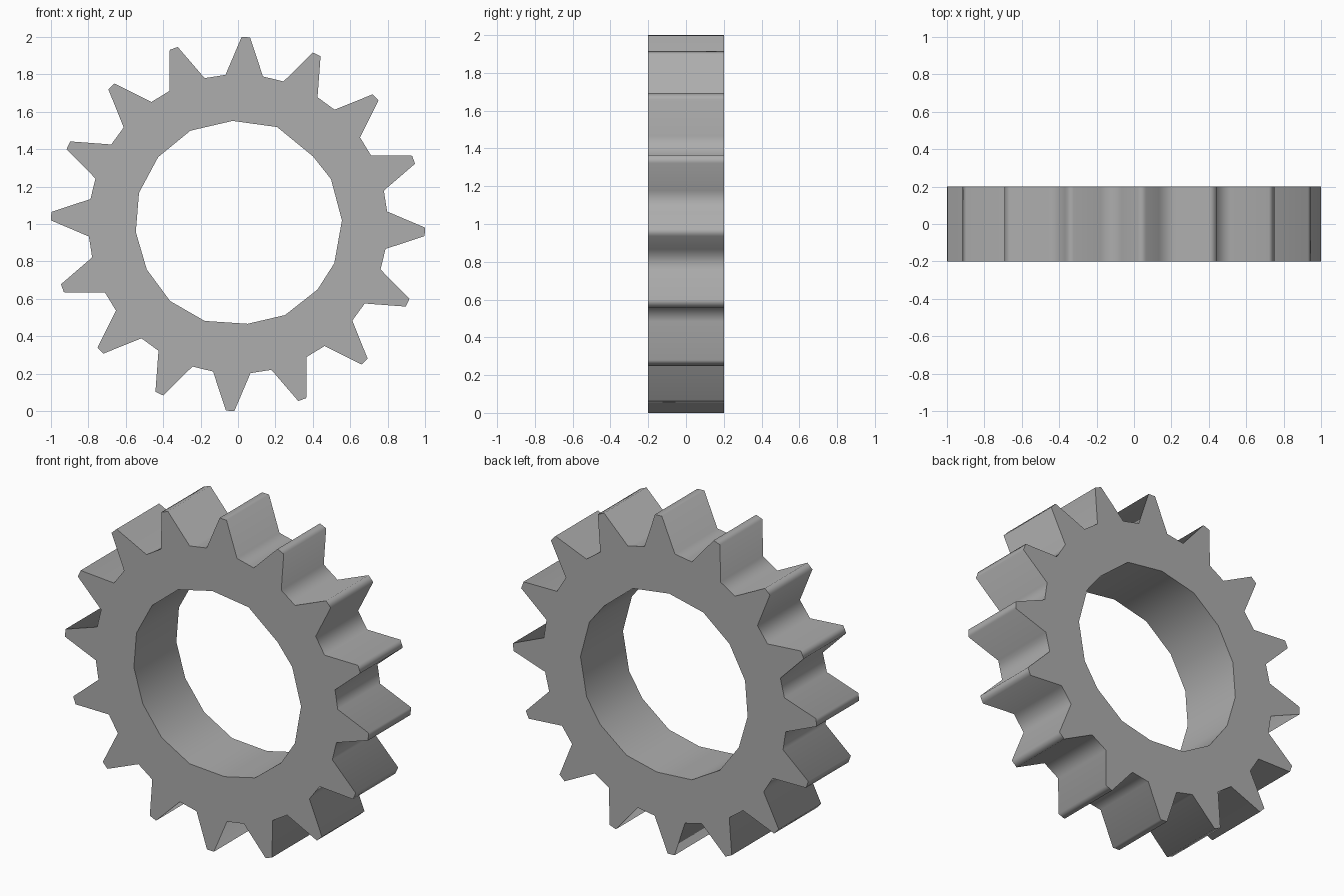
import bpy, bmesh
from math import radians, cos, sin

if "Cube" in bpy.data.objects:
    bpy.data.objects.remove(bpy.data.objects["Cube"])

TEETH, STEP, PHASE = 16, 22.5, 87.6
ROOT, TIP, HALF_Y = 0.8, 1.0, 0.2


def polar(r, deg):
    return (r * cos(radians(deg)), -HALF_Y, 1 + r * sin(radians(deg)))


def add_loop(bm, pts):
    vs = [bm.verts.new(p) for p in pts]
    return [bm.edges.new((vs[i], vs[(i + 1) % len(vs)])) for i in range(len(vs))]


# toothed rim: each tooth has two root points and two tip points
outer = [polar(r, PHASE + i * STEP + a)
         for i in range(TEETH)
         for r, a in ((ROOT, -7.2), (TIP, -1.3), (TIP, 1.3), (ROOT, 7.2))]

# slightly uneven sixteen-sided bore, as (angle, radius)
bore = [(68, .559), (93, .552), (117, .56), (140, .557), (162.5, .555), (184.5, .548),
        (206.5, .545), (228.6, .549), (251, .548), (275.5, .536), (297.3, .548),
        (320.5, .551), (337.8, .556), (362, .556), (385.8, .552), (402, .54)]
inner = [polar(r, a) for a, r in bore]

# fill the front ring and extrude it to the back
bm = bmesh.new()
edges = add_loop(bm, outer) + add_loop(bm, inner)
bmesh.ops.triangle_fill(bm, edges=edges, use_beauty=True)
ret = bmesh.ops.extrude_face_region(bm, geom=bm.faces[:], use_keep_orig=True)
moved = [g for g in ret["geom"] if isinstance(g, bmesh.types.BMVert)]
bmesh.ops.translate(bm, verts=moved, vec=(0, 2 * HALF_Y, 0))
bmesh.ops.recalc_face_normals(bm, faces=bm.faces[:])

mesh = bpy.data.meshes.new("gear_ring")
bm.to_mesh(mesh)
bm.free()
gear = bpy.data.objects.new("gear_ring", mesh)
bpy.context.collection.objects.link(gear)

# dark grey metal
mat = bpy.data.materials.new("dark_grey")
mat.diffuse_color = (0.42, 0.42, 0.42, 1)
mat.use_nodes = True
mat.node_tree.nodes["Principled BSDF"].inputs["Base Color"].default_value = mat.diffuse_color
mesh.materials.append(mat)

# smooth around the teeth, sharp at the flat end faces
bpy.context.view_layer.objects.active = gear
gear.select_set(True)
bpy.ops.object.shade_smooth_by_angle(angle=radians(85))
